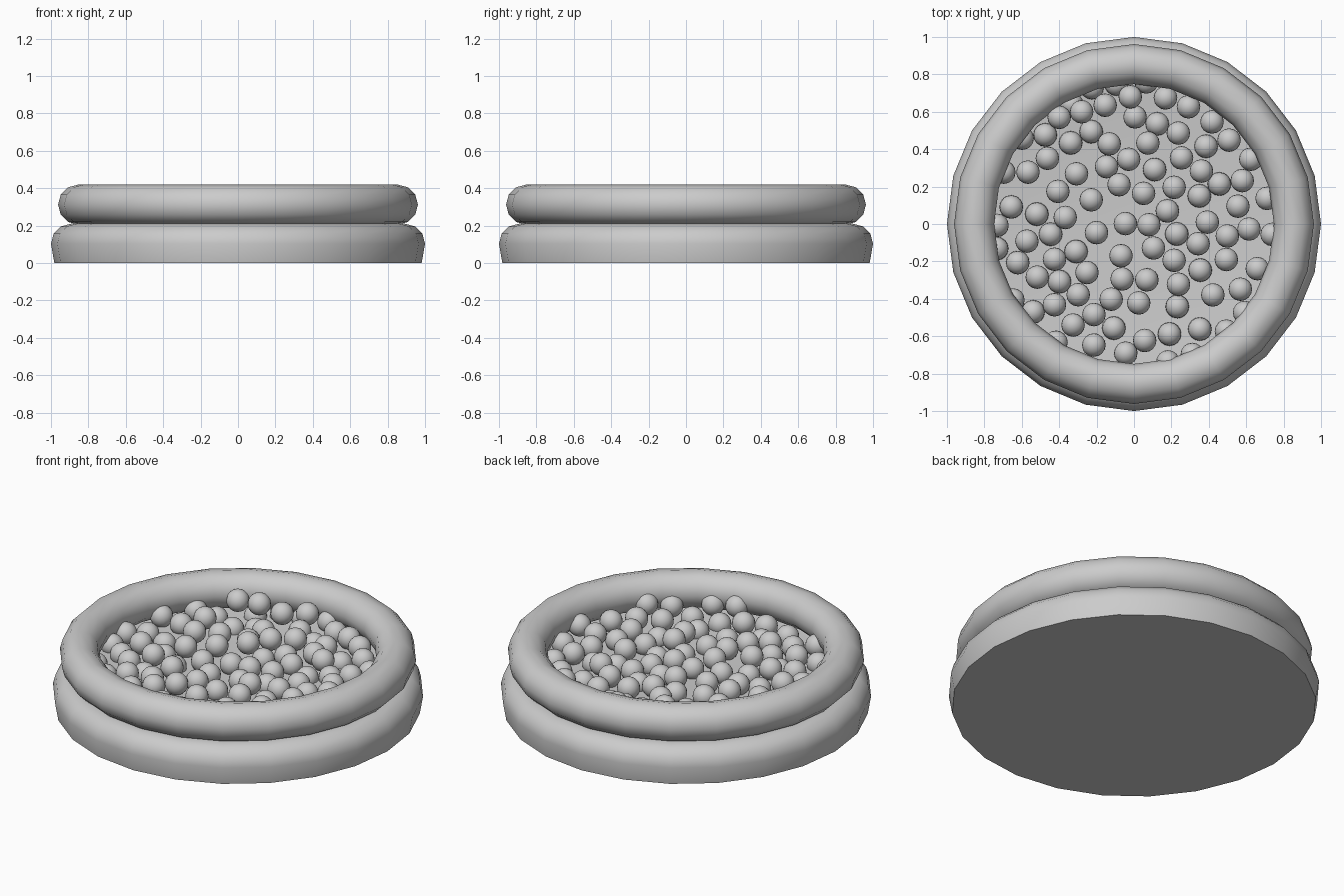
import bpy
import bmesh
import math
import random
from mathutils import Vector

cube = bpy.data.objects.get("Cube")
if cube:
    bpy.data.objects.remove(cube, do_unlink=True)

SIDES = 24
BALL_RADIUS = 0.063
FLOOR_Z = 0.2

grey = bpy.data.materials.new("plain grey")
grey.use_nodes = True
grey.diffuse_color = (0.6, 0.6, 0.6, 1)
grey.node_tree.nodes["Principled BSDF"].inputs["Base Color"].default_value = grey.diffuse_color


def finish(obj, name):
    """Name, colour and smooth the active object."""
    obj.name = name
    obj.data.name = name
    obj.data.materials.clear()
    obj.data.materials.append(grey)
    bpy.ops.object.select_all(action="DESELECT")
    obj.select_set(True)
    bpy.context.view_layer.objects.active = obj
    bpy.ops.object.shade_smooth_by_angle(angle=math.radians(50))
    return obj


def lathe(name, profile):
    """Turn a (radius, height) profile around the z axis."""
    bm = bmesh.new()
    verts = [bm.verts.new((r, 0, z)) for r, z in profile]
    edges = [bm.edges.new(pair) for pair in zip(verts, verts[1:])]
    bmesh.ops.spin(bm, geom=verts + edges, cent=(0, 0, 0), axis=(0, 0, 1),
                   angle=math.tau, steps=SIDES, use_merge=True)
    bmesh.ops.remove_doubles(bm, verts=bm.verts, dist=0.0005)
    bmesh.ops.recalc_face_normals(bm, faces=bm.faces)
    mesh = bpy.data.meshes.new(name)
    bm.to_mesh(mesh)
    bm.free()
    obj = bpy.data.objects.new(name, mesh)
    bpy.context.collection.objects.link(obj)
    return finish(obj, name)


# Lower ring: flat underside, rounded outer wall, closed by the play floor
tube = 0.107
wall = [(0.893 + tube * math.cos(math.radians(a)), 0.103 + tube * math.sin(math.radians(a)))
        for a in range(0, 91, 30)]
lathe("lower_ring", [(0, 0), (0.982, 0)] + wall + [(0.84, FLOOR_Z), (0, FLOOR_Z)])

# Upper inflated ring
bpy.ops.mesh.primitive_torus_add(major_segments=SIDES, minor_segments=12,
                                 major_radius=0.855, minor_radius=tube,
                                 location=(0, 0, 0.312))
finish(bpy.context.object, "upper_ring")

# Loose balls: a few that ride high, then a random fill without collisions
random.seed(7)
centres = [Vector(p) for p in ((-0.4, 0.57, 0.31), (-0.28, 0.6, 0.31),
                               (-0.02, 0.68, 0.29), (-0.08, 0.21, 0.28))]
for attempt in range(9000):
    radius = 0.765 * math.sqrt(random.random())
    angle = random.uniform(0, math.tau)
    spot = Vector((radius * math.cos(angle), radius * math.sin(angle),
                   random.triangular(0.2, 0.28, 0.25)))
    if all((spot - other).length > 0.123 for other in centres):
        centres.append(spot)
    if len(centres) == 128:
        break

bm = bmesh.new()
for centre in centres:
    made = bmesh.ops.create_uvsphere(bm, u_segments=16, v_segments=10, radius=BALL_RADIUS)
    bmesh.ops.translate(bm, verts=made["verts"], vec=centre)
mesh = bpy.data.meshes.new("balls")
bm.to_mesh(mesh)
bm.free()
balls = bpy.data.objects.new("balls", mesh)
bpy.context.collection.objects.link(balls)
finish(balls, "balls")
